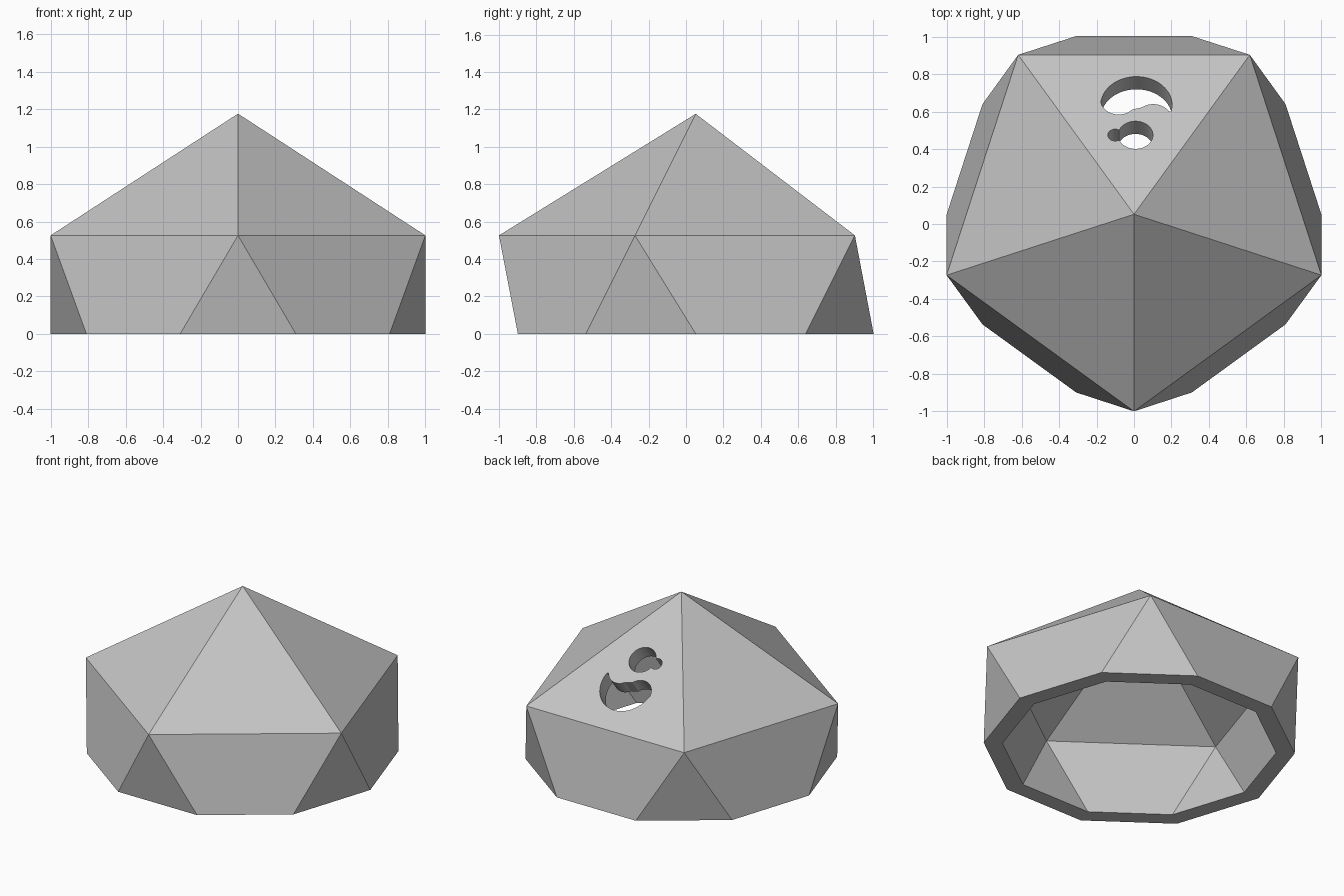
import bpy, bmesh
from math import sin, cos, radians, pi
from mathutils import Vector, Matrix

cube = bpy.data.objects.get("Cube")
if cube:
    bpy.data.objects.remove(cube, do_unlink=True)

CENTRE = Vector((0, 0.052, 0))
INNER = 0.88            # inner skin relative to the outer one
APEX, RING_R, RING_Z = 1.176, 1.052, 0.526

grey = bpy.data.materials.new("plain grey")
grey.use_nodes = True
colour = (0.55, 0.55, 0.55, 1)
grey.diffuse_color = colour
grey.node_tree.nodes["Principled BSDF"].inputs["Base Color"].default_value = colour


def make_object(name, bm):
    bmesh.ops.recalc_face_normals(bm, faces=bm.faces)
    mesh = bpy.data.meshes.new(name)
    bm.to_mesh(mesh)
    bm.free()
    mesh.materials.append(grey)
    obj = bpy.data.objects.new(name, mesh)
    bpy.context.collection.objects.link(obj)
    return obj


def ring(bm, count, radius, z, start, scale):
    angles = [start + 2 * pi * i / count for i in range(count)]
    return [bm.verts.new(CENTRE + scale * Vector((radius * cos(a), radius * sin(a), z)))
            for a in angles]


def half_icosahedron(bm, scale):
    """Open-bottomed skin; returns its ten-sided rim."""
    top = bm.verts.new(CENTRE + Vector((0, 0, APEX * scale)))
    upper = ring(bm, 5, RING_R, RING_Z, -pi / 2, scale)
    rim = ring(bm, 10, 1.0, 0, -pi / 2 - pi / 10, scale)
    for i in range(5):
        a, b = upper[i], upper[(i + 1) % 5]
        r = [rim[(2 * i + k) % 10] for k in range(3)]
        bm.faces.new((top, a, b))
        bm.faces.new((a, r[0], r[1]))
        bm.faces.new((a, r[1], r[2], b))
    return rim


# Hollow faceted shell with a flat rim
bm = bmesh.new()
outer = half_icosahedron(bm, 1.0)
inner = half_icosahedron(bm, INNER)
for i in range(10):
    j = (i + 1) % 10
    bm.faces.new((outer[i], outer[j], inner[j], inner[i]))
shell = make_object("faceted_shell", bm)

# Frame of the rear roof facet: across, up the slope, outward
slope = Vector((0, RING_R * cos(pi / 5), RING_Z - APEX)).normalized()
across = Vector((1, 0, 0))
normal = across.cross(slope)


def arc(cx, cy, radius, start, end, steps=24):
    return [(cx + radius * cos(radians(start + (end - start) * i / steps)),
             cy + radius * sin(radians(start + (end - start) * i / steps)))
            for i in range(steps + 1)]


def facet_cutter(name, outline, x, y):
    """Prism through the rear facet, placed by its plan position."""
    origin = CENTRE + Vector((0, 0, APEX)) + slope * ((y - CENTRE.y) / slope.y) + across * x
    bm = bmesh.new()
    rows = [[bm.verts.new(origin + across * u + slope * v + normal * h) for u, v in outline]
            for h in (0.1, -0.2)]
    n = len(outline)
    for row in rows:
        bm.faces.new(row)
    for i in range(n):
        j = (i + 1) % n
        bm.faces.new((rows[0][i], rows[0][j], rows[1][j], rows[1][i]))
    obj = make_object(name, bm)
    obj.hide_render = True
    return obj


# Comma-shaped opening, and a round opening with a small side lobe
comma = (arc(0, 0, 0.19, -14, 170, 40) + arc(-0.095, 0.03, 0.095, 182, 320)
         + arc(0.09, -0.09, 0.095, 130, 28))
lobed = arc(0, 0, 0.093, -158, 158, 40) + arc(-0.108, 0, 0.04, 58, 302)
cutters = [facet_cutter("comma_cutter", comma, 0.013, 0.636),
           facet_cutter("lobed_cutter", lobed, 0.008, 0.475)]

for cutter in cutters:
    mod = shell.modifiers.new(cutter.name, 'BOOLEAN')
    mod.operation = 'DIFFERENCE'
    mod.solver = 'EXACT'
    mod.object = cutter

# Bake the cuts and drop the cutters
bpy.context.view_layer.update()
graph = bpy.context.evaluated_depsgraph_get()
cut_mesh = bpy.data.meshes.new_from_object(shell.evaluated_get(graph))
shell.modifiers.clear()
shell.data = cut_mesh
for cutter in cutters:
    bpy.data.objects.remove(cutter, do_unlink=True)
